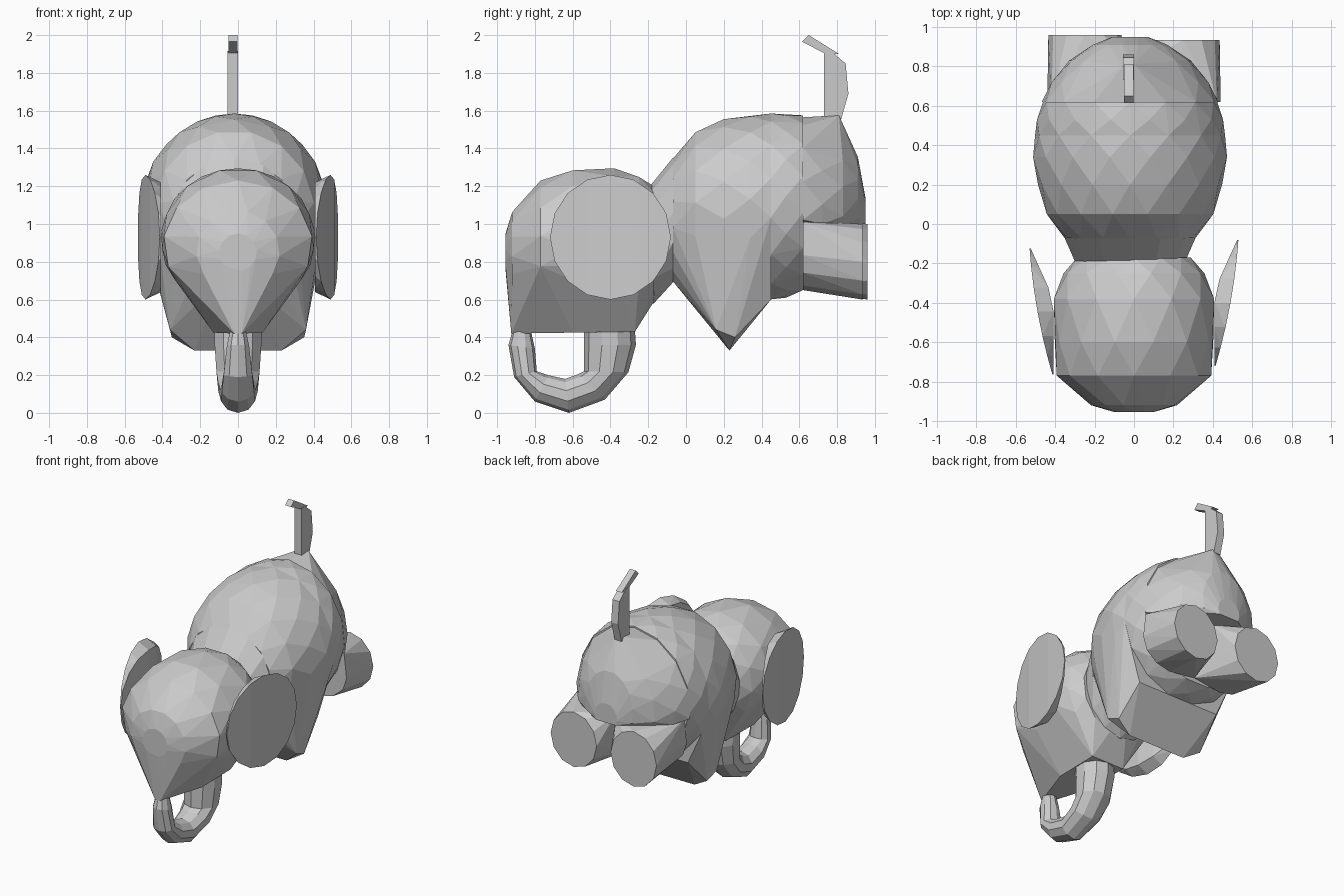
import bpy, bmesh
from math import sin, cos, pi

if "Cube" in bpy.data.objects:
    bpy.data.objects.remove(bpy.data.objects["Cube"])


def finish(name, bm):
    bmesh.ops.recalc_face_normals(bm, faces=bm.faces)
    me = bpy.data.meshes.new(name)
    bm.to_mesh(me)
    bm.free()
    ob = bpy.data.objects.new(name, me)
    bpy.context.collection.objects.link(ob)
    return ob


def hull(name, points):
    """Faceted convex block wrapped around a set of points."""
    bm = bmesh.new()
    for p in points:
        bm.verts.new(p)
    res = bmesh.ops.convex_hull(bm, input=bm.verts)
    junk = [g for g in set(res["geom_interior"] + res["geom_unused"])
            if isinstance(g, bmesh.types.BMVert)]
    bmesh.ops.delete(bm, geom=junk, context='VERTS')
    bmesh.ops.dissolve_limit(bm, angle_limit=0.05, verts=bm.verts, edges=bm.edges)
    return finish(name, bm)


def ring(y, rx, low, high, cx=0.0, n=13, phase=0.0):
    """Ellipse across the body at depth y, between heights low and high."""
    cz, rz = (low + high) / 2, (high - low) / 2
    return [(cx + rx * sin(phase + 2 * pi * i / n), y,
             cz + rz * cos(phase + 2 * pi * i / n)) for i in range(n)]


def rings(sections, cx=0.0, n=13):
    pts = []
    for k, (y, rx, low, high) in enumerate(sections):
        pts += ring(y, rx, low, high, cx, n, (k % 2) * pi / n)
    return pts


def mirrored(points):
    return [(s * x, y, z) for x, y, z in points for s in (-1, 1)]


def loft(name, sections, n=10):
    """Tube through sections (inner y,z), (outer y,z), half width."""
    bm = bmesh.new()
    loops = []
    for (y0, z0), (y1, z1), w in sections:
        loop = []
        for i in range(n):
            a = 2 * pi * i / n
            t = (1 + cos(a)) / 2
            loop.append(bm.verts.new((w * sin(a), y0 + (y1 - y0) * t, z0 + (z1 - z0) * t)))
        loops.append(loop)
    for a, b in zip(loops, loops[1:]):
        for i in range(n):
            j = (i + 1) % n
            bm.faces.new((a[i], a[j], b[j], b[i]))
    bm.faces.new(loops[0])
    bm.faces.new(loops[-1])
    return finish(name, bm)


def slab(name, outline, x0, x1):
    """Side-view outline given thickness in x."""
    return hull(name, [(x, y, z) for y, z in outline for x in (x0, x1)])


# Head, tapering to a flat wedge where the trunk hangs
head = rings([(-0.955, 0.10, 0.75, 0.95), (-0.92, 0.22, 0.64, 1.07),
              (-0.77, 0.395, 0.56, 1.23), (-0.60, 0.405, 0.54, 1.295),
              (-0.38, 0.41, 0.54, 1.295), (-0.25, 0.36, 0.54, 1.26),
              (-0.17, 0.29, 0.58, 1.20)])
head += mirrored([(0.02, -0.925, 0.42), (0.13, -0.60, 0.425), (0.13, -0.27, 0.43)])
hull("head", head)

# Ears: wedge-like discs against the head, splayed outward toward the back
for side, name, shift in ((1, "ear_right", 0.0), (-1, "ear_left", -0.045)):
    pts = []
    n = 16
    for i in range(n):
        a = 2 * pi * i / n
        u, v = cos(a), sin(a)
        y, z = -0.40 + shift + 0.32 * u, 0.93 + 0.33 * v
        pts.append((side * (0.472 + 0.058 * u + 0.018 * (1 - u * u)), y, z))
        # inner side lies flat on the head, then swings away
        pts.append((side * (0.408 + max(0, u - 0.2) * 0.145), y,
                    0.93 + 0.29 * v))
    hull(name, pts)

# Trunk, curling down and forward up to the chin
loft("trunk", [((-0.54, 0.43), (-0.27, 0.43), 0.13),
               ((-0.54, 0.36), (-0.265, 0.36), 0.13),
               ((-0.54, 0.22), (-0.305, 0.215), 0.12),
               ((-0.57, 0.205), (-0.43, 0.07), 0.11),
               ((-0.64, 0.18), (-0.62, 0.0), 0.095),
               ((-0.73, 0.20), (-0.80, 0.06), 0.09),
               ((-0.79, 0.22), (-0.91, 0.19), 0.08),
               ((-0.80, 0.34), (-0.94, 0.36), 0.062),
               ((-0.82, 0.43), (-0.92, 0.43), 0.045)])

# Neck
hull("neck", rings([(-0.24, 0.26, 0.58, 1.14), (-0.17, 0.285, 0.58, 1.21),
                    (-0.07, 0.335, 0.68, 1.35)], -0.02))

# Front body merging into the joined front legs
front = rings([(-0.07, 0.335, 0.69, 1.345), (0.05, 0.425, 0.64, 1.495),
               (0.20, 0.47, 0.60, 1.555), (0.34, 0.495, 0.58, 1.58),
               (0.45, 0.485, 0.59, 1.585)], -0.02, 15)
front += mirrored([(0.23, 0.23, 0.33), (0.35, 0.26, 0.40), (0.36, 0.16, 0.44),
                   (0.22, 0.19, 0.38), (0.33, 0.45, 0.60)])
hull("front_body_and_legs", front)

# Middle band of the body
hull("body_band", rings([(0.45, 0.485, 0.59, 1.585), (0.53, 0.475, 0.61, 1.585),
                         (0.62, 0.445, 0.64, 1.575)], -0.02, 15))

# Rounded rump above the back legs, drawn up to the tail root
rump = [(x, y, max(z, 1.0)) for x, y, z in
        rings([(0.62, 0.45, 0.58, 1.565), (0.72, 0.40, 0.60, 1.51),
               (0.83, 0.31, 0.70, 1.46), (0.91, 0.19, 0.85, 1.36),
               (0.95, 0.09, 0.95, 1.14)], -0.02, 15)]
rump += [(-0.055, 0.80, 1.575), (0.0, 0.81, 1.575)]
hull("rump", rump)

# Back legs, stretched out behind and wide where they meet the body
for side, name, end in ((1, "back_leg_right", 0.935), (-1, "back_leg_left", 0.96)):
    hull(name, ring(0.62, 0.225, 0.65, 1.02, side * 0.215, 12)
         + ring(end, 0.185, 0.60, 1.0, side * 0.25, 12)
         + [(0.0, 0.62, 0.68), (0.0, 0.62, 1.02), (0.0, 0.80, 1.005),
            (side * 0.42, 0.62, 1.01)])

# Tail
slab("tail", [(0.73, 1.55), (0.82, 1.55), (0.86, 1.69), (0.845, 1.85),
              (0.78, 1.905), (0.73, 1.915)], -0.055, 0.0)
slab("tail_tip", [(0.81, 1.90), (0.74, 1.90), (0.615, 1.965), (0.65, 2.0)], -0.05, -0.003)
